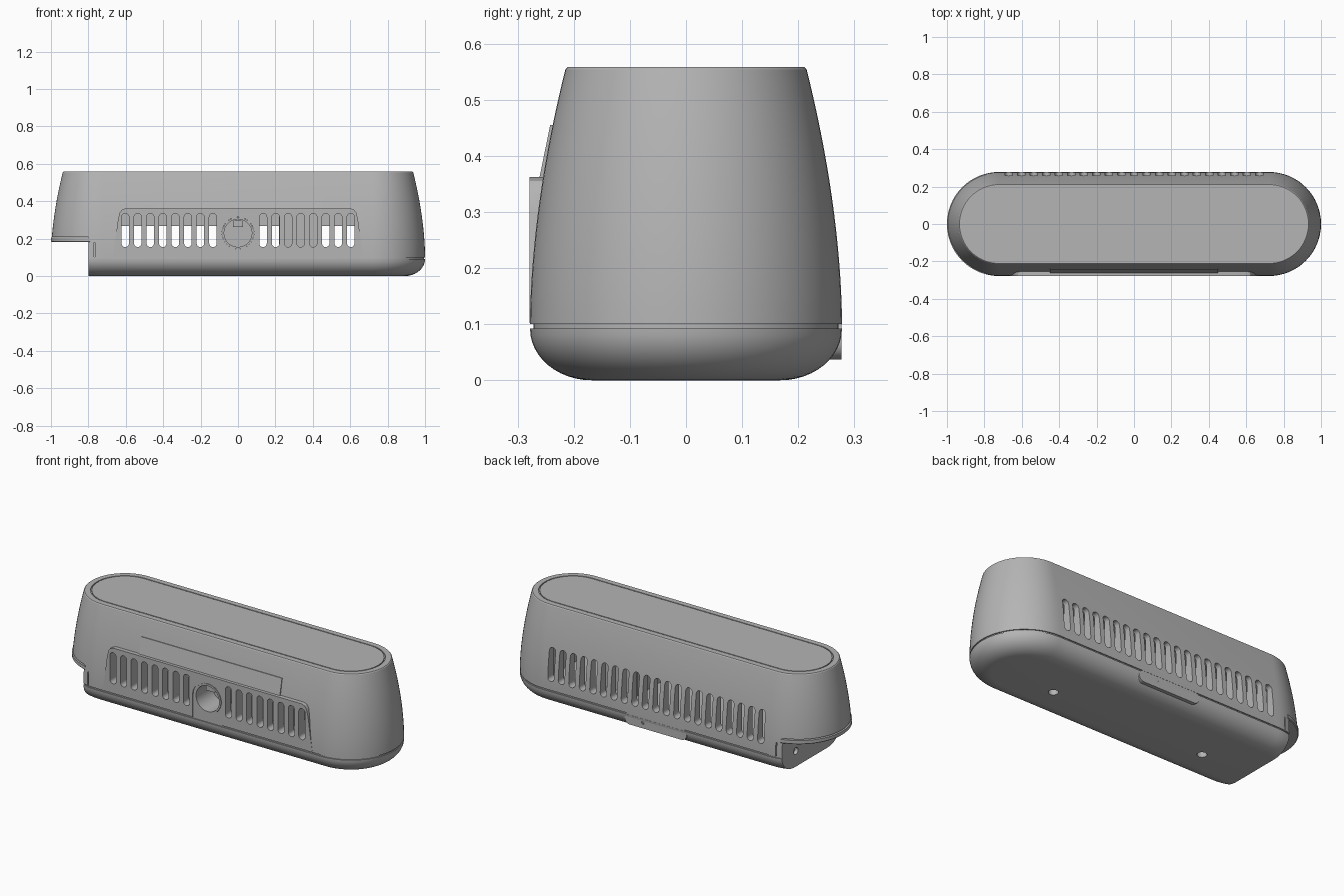
import bpy, bmesh, math
from mathutils import Vector

cube = bpy.data.objects.get("Cube")
if cube:
    bpy.data.objects.remove(cube, do_unlink=True)

grey = bpy.data.materials.new("satin grey")
grey.use_nodes = True
colour = (0.46, 0.46, 0.46, 1)
grey.diffuse_color = colour
grey.node_tree.nodes["Principled BSDF"].inputs["Base Color"].default_value = colour

STRAIGHT = 0.722   # half length of the straight sides
RADIUS = 0.278     # end radius at the widest level
PITCH = 0.067      # vent spacing
SEAM = 0.1


def finish(name, bm):
    bmesh.ops.recalc_face_normals(bm, faces=bm.faces)
    mesh = bpy.data.meshes.new(name)
    bm.to_mesh(mesh)
    bm.free()
    mesh.materials.append(grey)
    ob = bpy.data.objects.new(name, mesh)
    bpy.context.collection.objects.link(ob)
    return ob


def skin(bm, rings):
    loops = [[bm.verts.new(p) for p in ring] for ring in rings]
    n = len(loops[0])
    for a, b in zip(loops, loops[1:]):
        for i in range(n):
            j = (i + 1) % n
            bm.faces.new((a[i], a[j], b[j], b[i]))
    bm.faces.new(loops[0][::-1])
    bm.faces.new(loops[-1])


def stadium(r, z, n=32):
    ring = []
    for side in (1, -1):
        for i in range(n + 1):
            a = math.pi * (i / n - 0.5)
            ring.append((side * (STRAIGHT + r * math.cos(a)), side * r * math.sin(a), z))
    return ring


def loft(name, profile):
    bm = bmesh.new()
    skin(bm, [stadium(r, z) for r, z in profile])
    return finish(name, bm)


def prism(name, outlines, a, b, axis="y"):
    """Extrude one or more flat outlines from a to b along an axis."""
    place = {"x": lambda p, d: (d, p[0], p[1]),
             "y": lambda p, d: (p[0], d, p[1]),
             "z": lambda p, d: (p[0], p[1], d)}[axis]
    bm = bmesh.new()
    for pts in outlines:
        skin(bm, [[place(p, d) for p in pts] for d in (a, b)])
    return finish(name, bm)


def rect(u0, u1, v0, v1):
    return [(u0, v0), (u1, v0), (u1, v1), (u0, v1)]


def capsule(u, v, r, half=0, n=10, upright=True):
    pts = []
    for side in (1, -1):
        for i in range(n + (1 if half else 0)):
            a = math.pi * i / n
            p = (side * r * math.cos(a), side * (half + r * math.sin(a)))
            if not upright:
                p = (p[1], -p[0])
            pts.append((u + p[0], v + p[1]))
    return pts


def boolean(target, tool, operation="DIFFERENCE"):
    mod = target.modifiers.new("cut", "BOOLEAN")
    mod.operation, mod.solver, mod.object = operation, "EXACT", tool
    bpy.context.view_layer.update()
    deps = bpy.context.evaluated_depsgraph_get()
    mesh = bpy.data.meshes.new_from_object(target.evaluated_get(deps))
    target.modifiers.clear()
    target.data = mesh
    bpy.data.objects.remove(tool, do_unlink=True)


# Upper shell: curved taper, soft top edge, thin groove round the lid
TOP = 0.558
profile = []
for i in range(17):
    t = i / 16
    profile.append((RADIUS - 0.063 * t ** 1.8, SEAM + t * (TOP - 0.004 - SEAM)))
profile += [(0.211, TOP), (0.18, TOP), (0.18, 0.55), (0.174, 0.55), (0.174, TOP)]
shell = loft("upper_shell", profile)

# Flat front panel with rounded upper corners
half = [(0.67, 0.102), (0.655, 0.2), (0.642, 0.3), (0.632, 0.34), (0.62, 0.355), (0.6, 0.362)]
panel = prism("front_panel", [half + [(-x, z) for x, z in half[::-1]]], -0.2785, -0.235)
boolean(shell, panel, "UNION")

# Hollow interior
boolean(shell, prism("void", [rect(-0.73, 0.73, 0.13, 0.36)], -0.225, 0.225))

# Vent slots, front and back
front = [capsule(s * i * PITCH, 0.245, 0.02, 0.07) for s in (-1, 1) for i in range(2, 10)]
back = [capsule(i * PITCH, 0.245, 0.02, 0.075) for i in range(-10, 11)]
boolean(shell, prism("front_slots", front, -0.35, -0.2))
boolean(shell, prism("back_slots", back, 0.2, 0.35))

# Arched recess and round opening in the front
arch = [(-0.095, 0.09)] + [(-0.095 * math.cos(math.pi * i / 24), 0.23 + 0.09 * math.sin(math.pi * i / 24))
                           for i in range(25)] + [(0.095, 0.09)]
boolean(shell, prism("arch_cut", [arch], -0.35, -0.273))
boolean(shell, prism("bore_cut", [capsule(0, 0.23, 0.085, n=24)], -0.35, -0.2))

# Undercut at the right end, with fine joint lines beside it
boolean(shell, prism("end_cut", [rect(-1.2, -0.8, -0.1, 0.21)], -0.5, 0.5))
for s in (-1, 1):
    boolean(shell, prism("joint_cut", [rect(-0.77, -0.764, 0.09, 0.18)], s * 0.26, s * 0.4))

# Base: rounded underside and recessed seam
profile = [(RADIUS - 0.11 * (1 - math.sin(a)), 0.092 * (1 - math.cos(a)))
           for a in (math.pi / 2 * i / 12 for i in range(13))]
base = loft("base", profile + [(0.272, 0.092), (0.272, 0.101)])
boolean(base, prism("end_cut", [rect(-1.2, -0.8, -0.1, 0.3)], -0.5, 0.5))
boolean(base, prism("foot_holes", [capsule(s * 0.49, -0.05, 0.026) for s in (-1, 1)], -0.1, 0.03, "z"))

# Socket and slit in the exposed end wall
for part in (base, shell):
    boolean(part, prism("end_details", [capsule(0.14, 0.09, 0.02), rect(-0.17, 0.02, 0.11, 0.135)],
                        -0.9, -0.78, "x"))

# Thin plate closing the overhang
plate = loft("overhang_plate", [(0.274, 0.182), (RADIUS, 0.186), (RADIUS, 0.205)])
boolean(plate, prism("keep", [rect(-1.2, -0.79, 0, 0.4)], -0.5, 0.5), "INTERSECT")

# Round barrel with closed back and a small inner tab
barrel = prism("front_barrel", [capsule(0, 0.23, 0.0845, n=24)], -0.277, -0.1)
boolean(barrel, prism("bore", [capsule(0, 0.23, 0.074, n=24)], -0.35, -0.13))
prism("barrel_tab", [rect(-0.028, 0.028, 0.262, 0.3)], -0.25, -0.12)

# Sloping plate above the front panel
prism("label_plate", [[(-0.261, 0.362), (-0.242, 0.455), (-0.2, 0.455), (-0.2, 0.362)]], -0.45, 0.45, "x")

# Latch on the back with a pin hole
latch = prism("back_latch", [capsule(0, 0.07, 0.033, 0.165, upright=False)], 0.2, 0.277)
boolean(latch, prism("pin_hole", [capsule(0.08, 0.07, 0.01)], 0.26, 0.3))

# Internal parts seen through the vents
prism("inner_board", [rect(-0.72, 0.72, 0.268, 0.36)], -0.1, 0.1)
prism("inner_block", [rect(0.22, 0.44, 0.13, 0.36)], -0.13, 0.13)

# Smooth curved surfaces, keep edges crisp
for ob in list(bpy.context.collection.objects):
    if ob.type == "MESH" and grey.name in ob.data.materials:
        bpy.ops.object.select_all(action="DESELECT")
        ob.select_set(True)
        bpy.context.view_layer.objects.active = ob
        bpy.ops.object.shade_smooth_by_angle(angle=math.radians(30))
